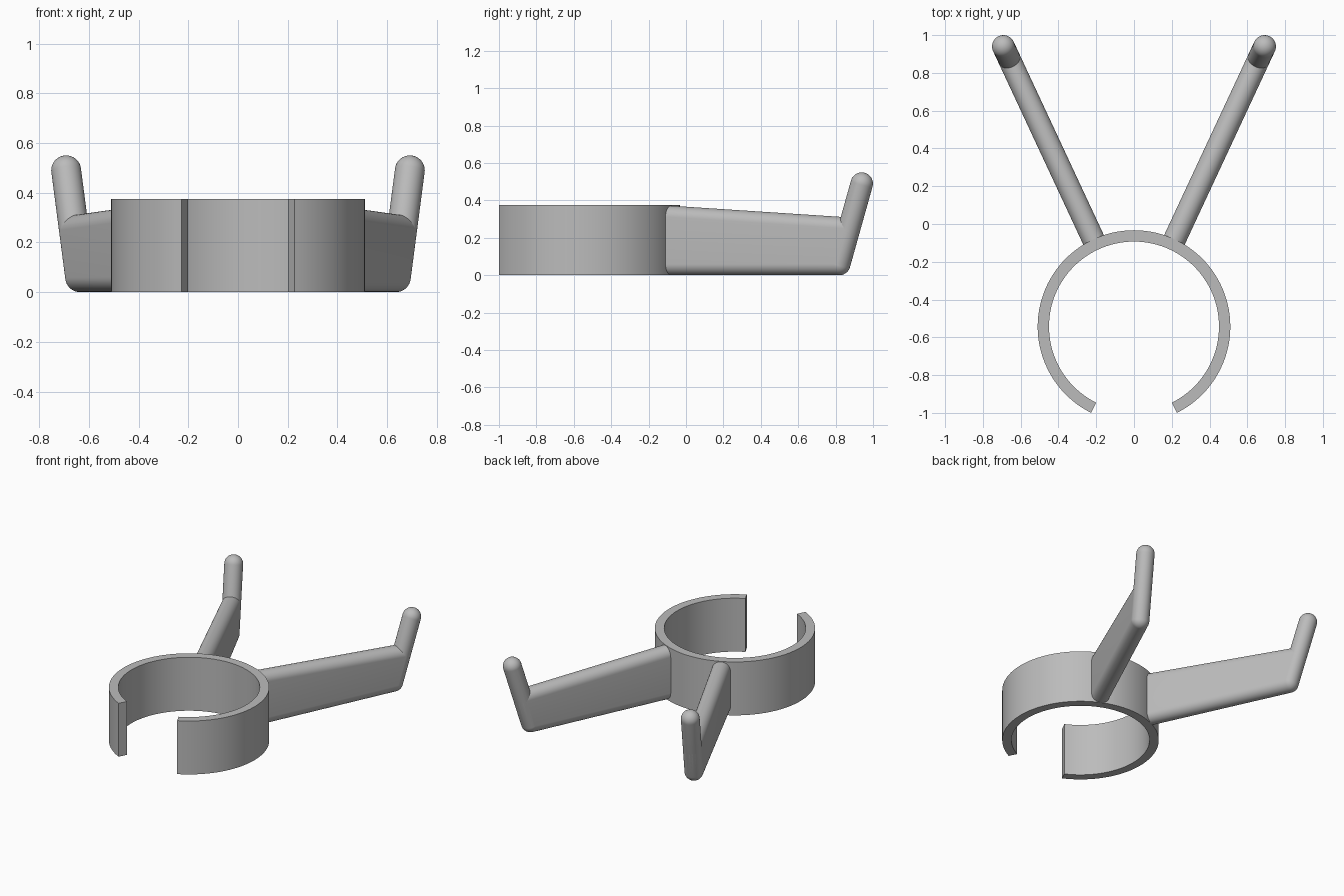
import bpy, bmesh, math
from mathutils import Matrix, Vector

cube = bpy.data.objects.get("Cube")
if cube:
    bpy.data.objects.remove(cube, do_unlink=True)

CENTRE = Vector((0, -0.543, 0))   # middle of the ring
OUTER, INNER, HEIGHT = 0.51, 0.45, 0.375
GAP = math.radians(26.5)          # half of the front opening
SPREAD = math.radians(25)         # arm angle from straight back
R = 0.06                          # arm and post radius

grey = bpy.data.materials.new("light grey")
grey.use_nodes = True
COLOUR = (0.5, 0.5, 0.5, 1)
grey.diffuse_color = COLOUR
grey.node_tree.nodes["Principled BSDF"].inputs["Base Color"].default_value = COLOUR


def finish(bm, name, matrix):
    bmesh.ops.recalc_face_normals(bm, faces=bm.faces)
    mesh = bpy.data.meshes.new(name)
    bm.to_mesh(mesh)
    bm.free()
    mesh.materials.append(grey)
    obj = bpy.data.objects.new(name, mesh)
    bpy.context.collection.objects.link(obj)
    obj.matrix_world = matrix
    bpy.ops.object.select_all(action='DESELECT')
    obj.select_set(True)
    bpy.context.view_layer.objects.active = obj
    bpy.ops.object.shade_smooth_by_angle(angle=math.radians(30))
    return obj


def hull(name, balls, discs, matrix):
    """Convex skin around balls and upright discs placed at (reach, height)."""
    bm = bmesh.new()
    for y, z in balls:
        m = Matrix.Translation((0, y, z)) @ Matrix.Rotation(math.pi / 2, 4, 'Y')
        bmesh.ops.create_uvsphere(bm, u_segments=40, v_segments=20, radius=R, matrix=m)
    for y, z in discs:
        m = Matrix.Translation((0, y, z)) @ Matrix.Rotation(math.pi / 2, 4, 'X')
        bmesh.ops.create_circle(bm, segments=40, radius=R, matrix=m)
    bmesh.ops.delete(bm, geom=bm.edges[:], context='EDGES_FACES')
    result = bmesh.ops.convex_hull(bm, input=bm.verts)
    inside = [g for g in result["geom_interior"] if isinstance(g, bmesh.types.BMVert)]
    bmesh.ops.delete(bm, geom=list(set(inside)), context='VERTS')
    bmesh.ops.dissolve_limit(bm, angle_limit=0.005, verts=bm.verts, edges=bm.edges)
    return finish(bm, name, matrix)


# Open ring: sweep a rectangular wall section around, leaving the front gap
bm = bmesh.new()
STEPS = 96
section = [(INNER, 0), (OUTER, 0), (OUTER, HEIGHT), (INNER, HEIGHT)]
loops = []
for i in range(STEPS + 1):
    a = GAP + (2 * math.pi - 2 * GAP) * i / STEPS
    loops.append([bm.verts.new((r * math.sin(a), -r * math.cos(a), z)) for r, z in section])
for a, b in zip(loops, loops[1:]):
    for k in range(4):
        n = (k + 1) % 4
        bm.faces.new((a[k], a[n], b[n], b[k]))
bm.faces.new(loops[0])
bm.faces.new(loops[-1])
finish(bm, "clip_ring", Matrix.Translation(CENTRE))

# Arms radiating from the ring, each ending in a leaning post
foot = Vector((1.503, R))
tip = Vector((1.636, 0.49))
joint = foot.lerp(tip, 0.44)
for side, sign in (("left", 1), ("right", -1)):
    place = Matrix.Translation(CENTRE) @ Matrix.Rotation(-sign * SPREAD, 4, 'Z')
    hull(side + "_arm", [foot, joint], [(0.47, R), (0.47, HEIGHT - R - 0.001)], place)
    hull(side + "_post", [foot, tip], [], place)
